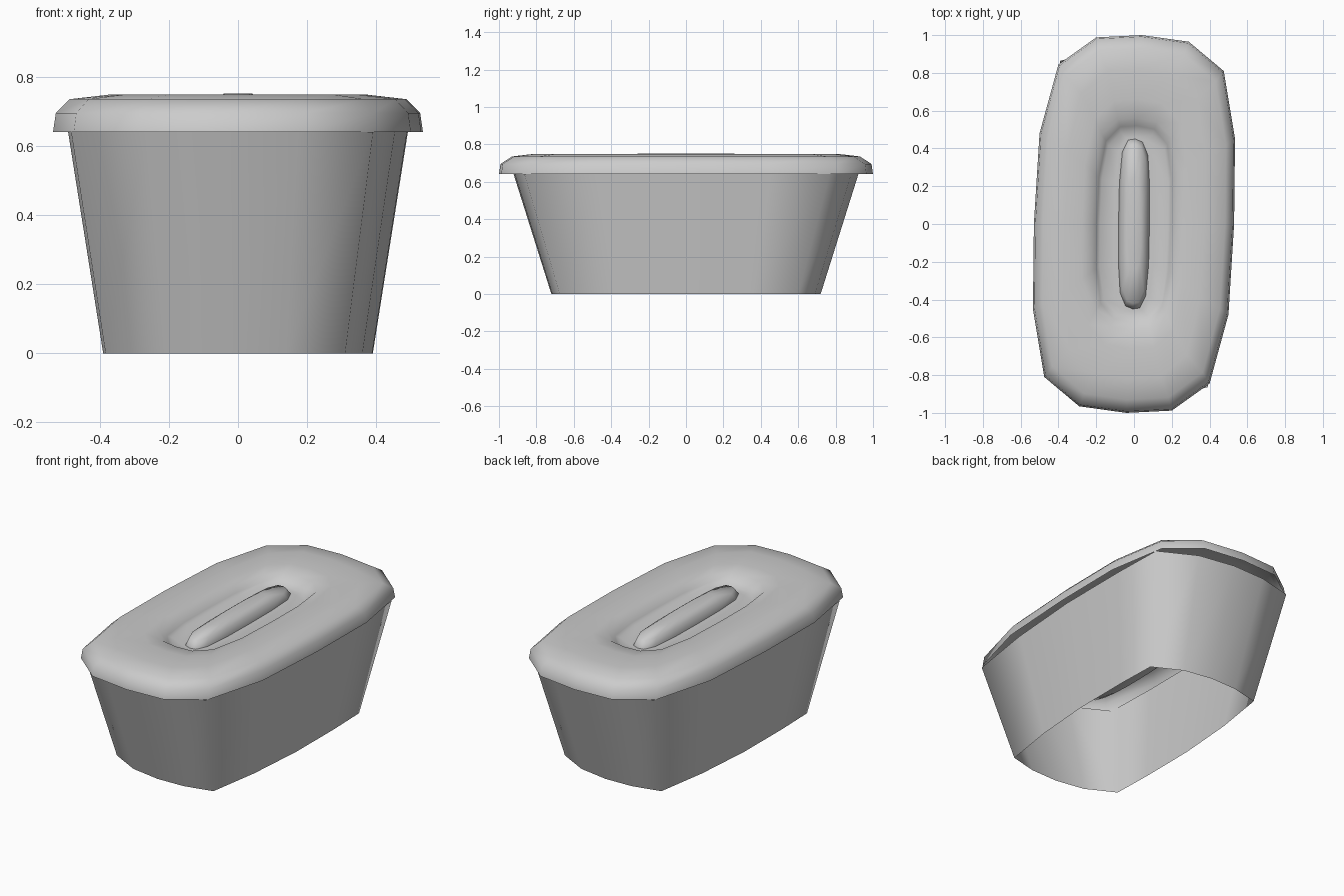
import bpy, bmesh

if "Cube" in bpy.data.objects:
    bpy.data.objects.remove(bpy.data.objects["Cube"])

# Half outlines, completed by a 180 degree turn (both are slightly skewed)
LID_HALF = [(0.53, 0.0), (0.535, 0.45), (0.475, 0.81), (0.29, 0.965),
            (0.04, 1.0), (-0.20, 0.988), (-0.40, 0.845), (-0.50, 0.48)]
BODY_HALF = [(0.388, 0.0), (0.39, 0.35), (0.383, 0.60), (0.21, 0.69),
             (0.03, 0.72), (-0.14, 0.715), (-0.31, 0.675), (-0.36, 0.36)]


def whole(half):
    return half + [(-x, -y) for x, y in half]


def loft(name, outline, rings, cap_start=False, cap_end=False):
    """Skin scaled copies of an outline; rings are (scale x, scale y, z)."""
    bm = bmesh.new()
    loops = [[bm.verts.new((x * sx, y * sy, z)) for x, y in outline]
             for sx, sy, z in rings]
    n = len(outline)
    for a, b in zip(loops, loops[1:]):
        for i in range(n):
            j = (i + 1) % n
            bm.faces.new((a[i], a[j], b[j], b[i]))
    if cap_start:
        bm.faces.new(loops[0][::-1])
    if cap_end:
        bm.faces.new(loops[-1])
    mesh = bpy.data.meshes.new(name)
    bm.to_mesh(mesh)
    bm.free()
    mesh.shade_smooth()
    obj = bpy.data.objects.new(name, mesh)
    bpy.context.collection.objects.link(obj)
    return obj


lid_outline = whole(LID_HALF)

# Tapered tub wall, open underneath
loft("tub_body", whole(BODY_HALF), [(1, 1, 0), (1.26, 1.28, 0.64)])

# Rounded lid rolling into the central recess
loft("lid", lid_outline, [
    (1.0, 1.0, 0.64), (0.985, 0.992, 0.695), (0.91, 0.93, 0.735),
    (0.70, 0.82, 0.748), (0.52, 0.66, 0.746), (0.42, 0.56, 0.735),
    (0.37, 0.52, 0.705), (0.34, 0.49, 0.69), (0.20, 0.46, 0.688)],
    cap_end=True)

# Rounded grip bar standing in the recess and reaching below it
loft("grip_bar", lid_outline, [
    (0.07, 0.24, 0.34), (0.12, 0.39, 0.37), (0.155, 0.45, 0.44),
    (0.155, 0.45, 0.69), (0.13, 0.42, 0.73), (0.075, 0.24, 0.752)],
    cap_start=True, cap_end=True)
